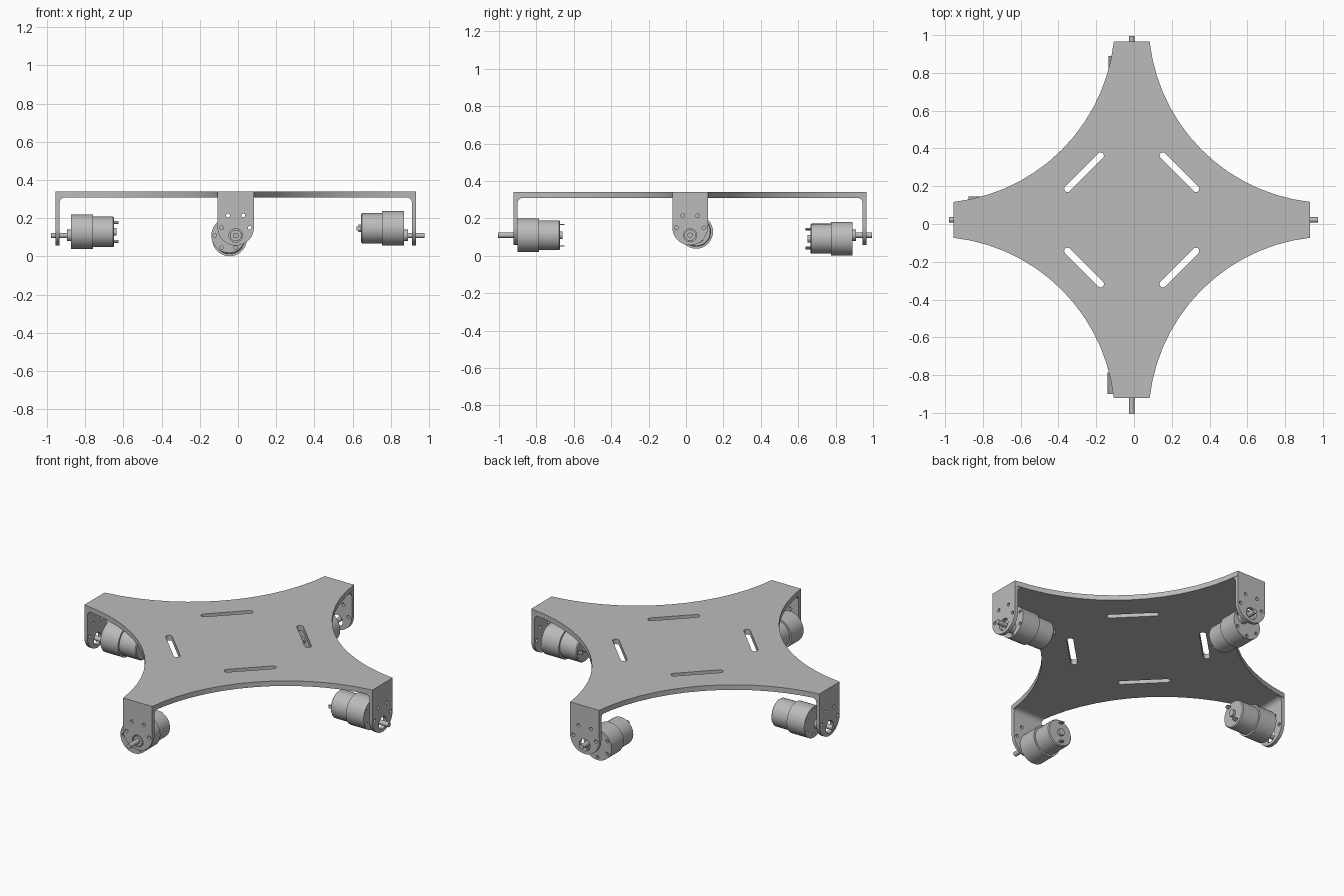
import bpy, bmesh
from math import radians, cos, sin, pi, sqrt, atan2
from mathutils import Matrix, Vector

cube = bpy.data.objects.get("Cube")
if cube:
    bpy.data.objects.remove(cube, do_unlink=True)

grey = bpy.data.materials.new("plain grey")
grey.use_nodes = True
grey.diffuse_color = (0.5, 0.5, 0.5, 1)
grey.node_tree.nodes["Principled BSDF"].inputs["Base Color"].default_value = (0.5, 0.5, 0.5, 1)

HUB = Matrix.Translation((-0.012, 0.022, 0))
REACH, HALF = 0.943, 0.095          # arm length and half width
TOP, UNDER, AXLE = 0.34, 0.31, 0.11
SHEET = 0.02                        # tab thickness
YZ = Matrix(((0, 0, 1, 0), (1, 0, 0, 0), (0, 1, 0, 0), (0, 0, 0, 1)))
XZ = Matrix.Rotation(pi / 2, 4, 'X')


def arc(cx, cy, r, start, end, n):
    return [(cx + r * cos(start + (end - start) * i / n),
             cy + r * sin(start + (end - start) * i / n)) for i in range(n + 1)]


def circle(cx, cy, r, n=16):
    return arc(cx, cy, r, 0, 2 * pi, n)[:-1]


def finish(name, mesh, matrix, angle=30):
    mesh.materials.clear()
    mesh.materials.append(grey)
    ob = bpy.data.objects.new(name, mesh)
    bpy.context.collection.objects.link(ob)
    ob.matrix_world = matrix
    bpy.ops.object.select_all(action='DESELECT')
    ob.select_set(True)
    bpy.context.view_layer.objects.active = ob
    bpy.ops.object.shade_smooth_by_angle(angle=radians(angle))
    return ob


def sheet(name, outlines, thickness, matrix):
    """Flat part: first outline is the edge, the others are holes."""
    cu = bpy.data.curves.new(name, 'CURVE')
    cu.dimensions, cu.fill_mode, cu.extrude = '2D', 'BOTH', thickness / 2
    for pts in outlines:
        sp = cu.splines.new('POLY')
        sp.points.add(len(pts) - 1)
        for p, (x, y) in zip(sp.points, pts):
            p.co = (x, y, 0, 1)
        sp.use_cyclic_u = True
    tmp = bpy.data.objects.new(name + "_curve", cu)
    bpy.context.collection.objects.link(tmp)
    deps = bpy.context.evaluated_depsgraph_get()
    mesh = bpy.data.meshes.new_from_object(tmp.evaluated_get(deps))
    bpy.data.objects.remove(tmp, do_unlink=True)
    bm = bmesh.new()
    bm.from_mesh(mesh)
    bmesh.ops.remove_doubles(bm, verts=bm.verts, dist=1e-5)
    bmesh.ops.recalc_face_normals(bm, faces=bm.faces)
    bm.to_mesh(mesh)
    bm.free()
    return finish(name, mesh, matrix)


def lathe(name, profile, matrix, steps=40):
    """Turn (x, radius) points about the local x axis."""
    bm = bmesh.new()
    vs = [bm.verts.new((x, r, 0)) for x, r in profile]
    edges = [bm.edges.new(pair) for pair in zip(vs, vs[1:])]
    bmesh.ops.spin(bm, geom=vs + edges, cent=(0, 0, 0), axis=(1, 0, 0),
                   angle=2 * pi, steps=steps)
    bmesh.ops.remove_doubles(bm, verts=bm.verts, dist=1e-5)
    bmesh.ops.recalc_face_normals(bm, faces=bm.faces)
    mesh = bpy.data.meshes.new(name)
    bm.to_mesh(mesh)
    bm.free()
    return finish(name, mesh, matrix)


def box(name, size, matrix):
    bm = bmesh.new()
    bmesh.ops.create_cube(bm, size=1, matrix=Matrix.Diagonal((*size, 1)))
    mesh = bpy.data.meshes.new(name)
    bm.to_mesh(mesh)
    bm.free()
    return finish(name, mesh, matrix)


# Four-armed deck with concave sides and diagonal slots
CURVE_C = 1.05
curve_r = sqrt((CURVE_C - HALF) ** 2 + (CURVE_C - REACH) ** 2)
tilt = atan2(CURVE_C - REACH, CURVE_C - HALF)
edge, slots = [], []
for k in range(4):
    q = k * pi / 2
    cx, cy = Vector((CURVE_C, CURVE_C)).to_2d() @ Matrix.Rotation(-q, 2)
    edge += arc(cx, cy, curve_r, q + 1.5 * pi - tilt, q + pi + tilt, 14)
    # rounded slot across each diagonal
    d = q + pi / 4
    mid = Vector((cos(d), sin(d))) * 0.357
    along = Vector((-sin(d), cos(d))) * 0.124
    a, b = mid + along, mid - along
    slots.append(arc(a.x, a.y, 0.0175, d, d + pi, 8) + arc(b.x, b.y, 0.0175, d + pi, d + 2 * pi, 8))
sheet("deck", [edge] + slots, TOP - UNDER,
      HUB @ Matrix.Translation((0, 0, (TOP + UNDER) / 2)))

# Hanging tab outline with shaft hole and small bolt holes
tab = [(HALF, UNDER)] + arc(0, 0.152, HALF, 0, -pi, 24) + [(-HALF, UNDER)]
holes = [circle(0, AXLE, 0.035, 24)]
for s in (-1, 1):
    holes += [circle(s * 0.04, 0.215, 0.01), circle(s * 0.074, 0.15, 0.01)]

# Inner bend between deck and tab
inner, BEND = REACH - SHEET, 0.03
bend = [(inner, UNDER)] + arc(inner - BEND, UNDER - BEND, BEND, pi / 2, 0, 8)

# Each arm: heading, motor face distance, roll of the motor about its shaft
ARMS = {"left": (0, 0.882, 90), "back": (90, 0.868, -30),
        "right": (180, 0.863, 150), "front": (-90, 0.922, 180)}
OFFSET = 0.037
for side, (heading, face, roll) in ARMS.items():
    arm = HUB @ Matrix.Rotation(radians(heading), 4, 'Z')
    sheet(side + "_tab", [tab] + holes, SHEET,
          arm @ Matrix.Translation((REACH - SHEET / 2, 0, 0)) @ YZ)
    sheet(side + "_bend", [bend], 2 * HALF, arm @ XZ)

    # Output shaft and its collar
    shaft = arm @ Matrix.Translation((face, 0, AXLE)) @ Matrix.Rotation(radians(roll), 4, 'X')
    lathe(side + "_shaft", [(-0.005, 0), (-0.005, 0.03), (0.02, 0.03), (0.02, 0.014),
                            (0.105, 0.014), (0.105, 0)], shaft, 24)

    # Gearbox, motor can and rear bearing, off the shaft axis
    motor = shaft @ Matrix.Translation((0, OFFSET, 0))
    lathe(side + "_motor", [(-0.24, 0), (-0.24, 0.02), (-0.225, 0.02), (-0.225, 0.075),
                            (-0.22, 0.08), (-0.115, 0.08), (-0.115, 0.0905),
                            (-0.012, 0.0905), (-0.012, 0)], motor)
    screws = [circle(0.073 * cos(i * pi / 3), 0.073 * sin(i * pi / 3), 0.009, 12)
              for i in range(6)]
    sheet(side + "_gearbox_cap", [circle(0, 0, 0.0905, 40)] + screws, 0.012,
          motor @ Matrix.Translation((-0.006, 0, 0)) @ YZ)

    # Rear terminals
    for s in (-1, 1):
        box(side + "_terminal", (0.03, 0.02, 0.006),
            motor @ Matrix.Translation((-0.235, 0, s * 0.058)))
